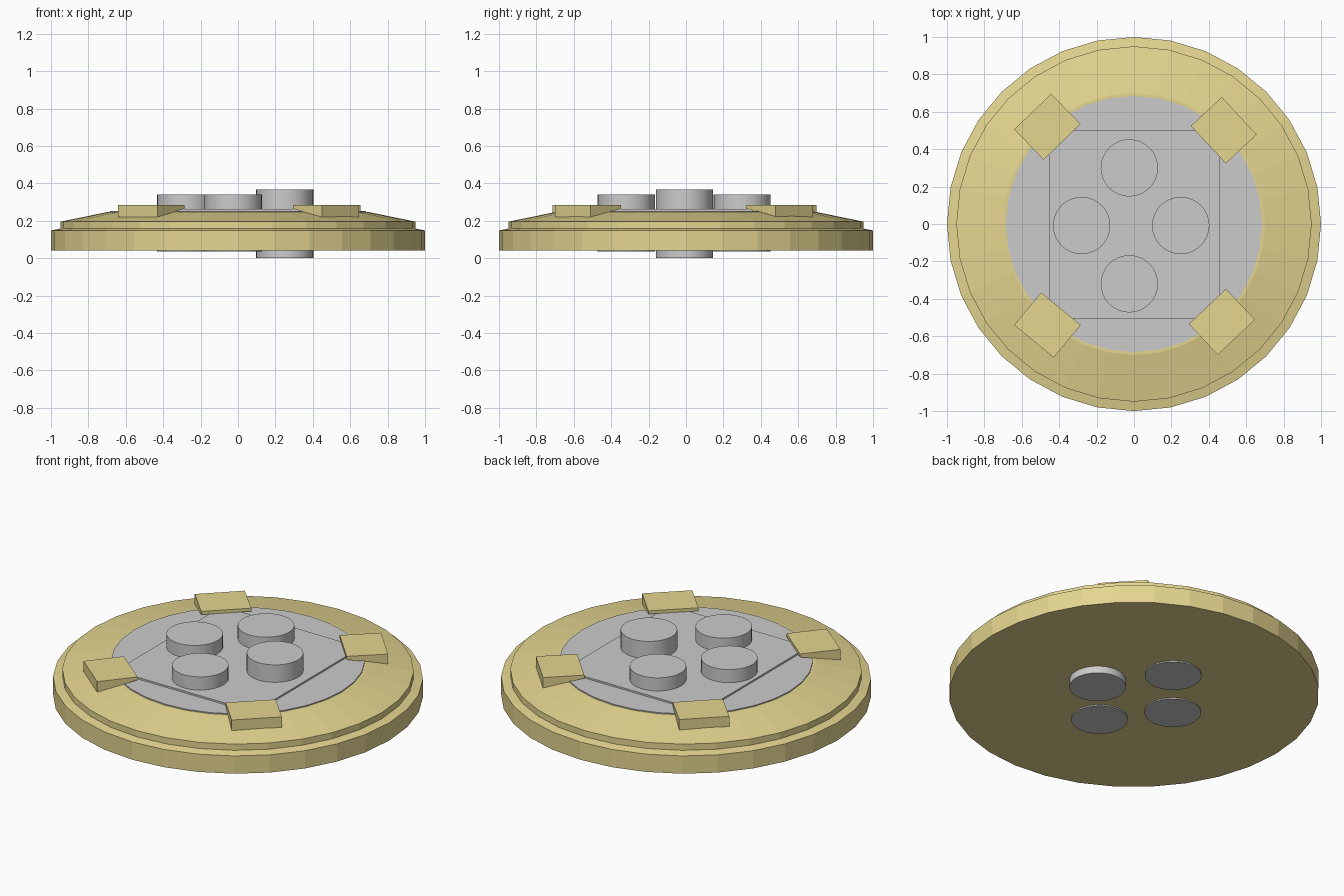
import bpy, bmesh
from math import cos, sin, pi, radians
from mathutils import Matrix

if "Cube" in bpy.data.objects:
    bpy.data.objects.remove(bpy.data.objects["Cube"])

gold = bpy.data.materials.new("gold")
gold.diffuse_color = (0.78, 0.67, 0.28, 1)
gold.use_nodes = True
gold.node_tree.nodes["Principled BSDF"].inputs["Base Color"].default_value = gold.diffuse_color


def finish(name, bm, mat=None):
    bmesh.ops.recalc_face_normals(bm, faces=bm.faces)
    mesh = bpy.data.meshes.new(name)
    bm.to_mesh(mesh)
    bm.free()
    obj = bpy.data.objects.new(name, mesh)
    bpy.context.collection.objects.link(obj)
    if mat:
        mesh.materials.append(mat)
    return obj


def turned(name, profile, center=(0, 0), sides=32, mat=None):
    """Stack of rings (radius, z), capped at both ends."""
    bm = bmesh.new()
    rings = [[bm.verts.new((center[0] + r * cos(2 * pi * i / sides),
                            center[1] + r * sin(2 * pi * i / sides), z))
              for i in range(sides)] for r, z in profile]
    for a, b in zip(rings, rings[1:]):
        for i in range(sides):
            j = (i + 1) % sides
            bm.faces.new((a[i], a[j], b[j], b[i]))
    bm.faces.new(rings[0][::-1])
    bm.faces.new(rings[-1])
    return finish(name, bm, mat)


# Gold stepped base
turned("base", [(1, 0.042), (1, 0.148), (0.95, 0.158), (0.95, 0.195),
                (0.70, 0.246), (0.68, 0.246)], mat=gold)

# Grey round inset and the square plate on it
turned("inset_disc", [(0.685, 0.2), (0.685, 0.252)])
bm = bmesh.new()
bmesh.ops.create_cube(bm, size=1, matrix=Matrix.Translation((0.003, -0.003, 0.235))
                      @ Matrix.Diagonal((0.915, 1.005, 0.054, 1)))
finish("square_plate", bm)

# Four round pegs passing through the base; the right one is taller
for side, x, y, low, high in (("left", -0.28, -0.008, 0.035, 0.34),
                              ("right", 0.25, -0.008, 0.0, 0.366),
                              ("back", -0.025, 0.30, 0.035, 0.34),
                              ("front", -0.025, -0.32, 0.035, 0.34)):
    peg = turned("peg_" + side, [(0.153, low), (0.153, high)], (x, y))
    with bpy.context.temp_override(object=peg, active_object=peg,
                                   selected_objects=[peg],
                                   selected_editable_objects=[peg]):
        bpy.ops.object.shade_smooth_by_angle(angle=radians(30))

# Wedge clips holding the plate corners: thick outside, thin inside
clip_side = [(0.113, 0.22), (0.113, 0.283), (-0.113, 0.283), (-0.113, 0.264)]
for corner, x, y, angle in (("back_right", 0.48, 0.501, 43),
                            ("back_left", -0.463, 0.52, 134),
                            ("front_left", -0.463, -0.54, 230.5),
                            ("front_right", 0.47, -0.523, 313.4)):
    bm = bmesh.new()
    a, b = [[bm.verts.new((r, t, z)) for r, z in clip_side] for t in (-0.137, 0.137)]
    bm.faces.new(a)
    bm.faces.new(b[::-1])
    for i in range(4):
        j = (i + 1) % 4
        bm.faces.new((a[i], b[i], b[j], a[j]))
    bm.transform(Matrix.Translation((x, y, 0)) @ Matrix.Rotation(radians(angle), 4, 'Z'))
    finish("clip_" + corner, bm, gold)
